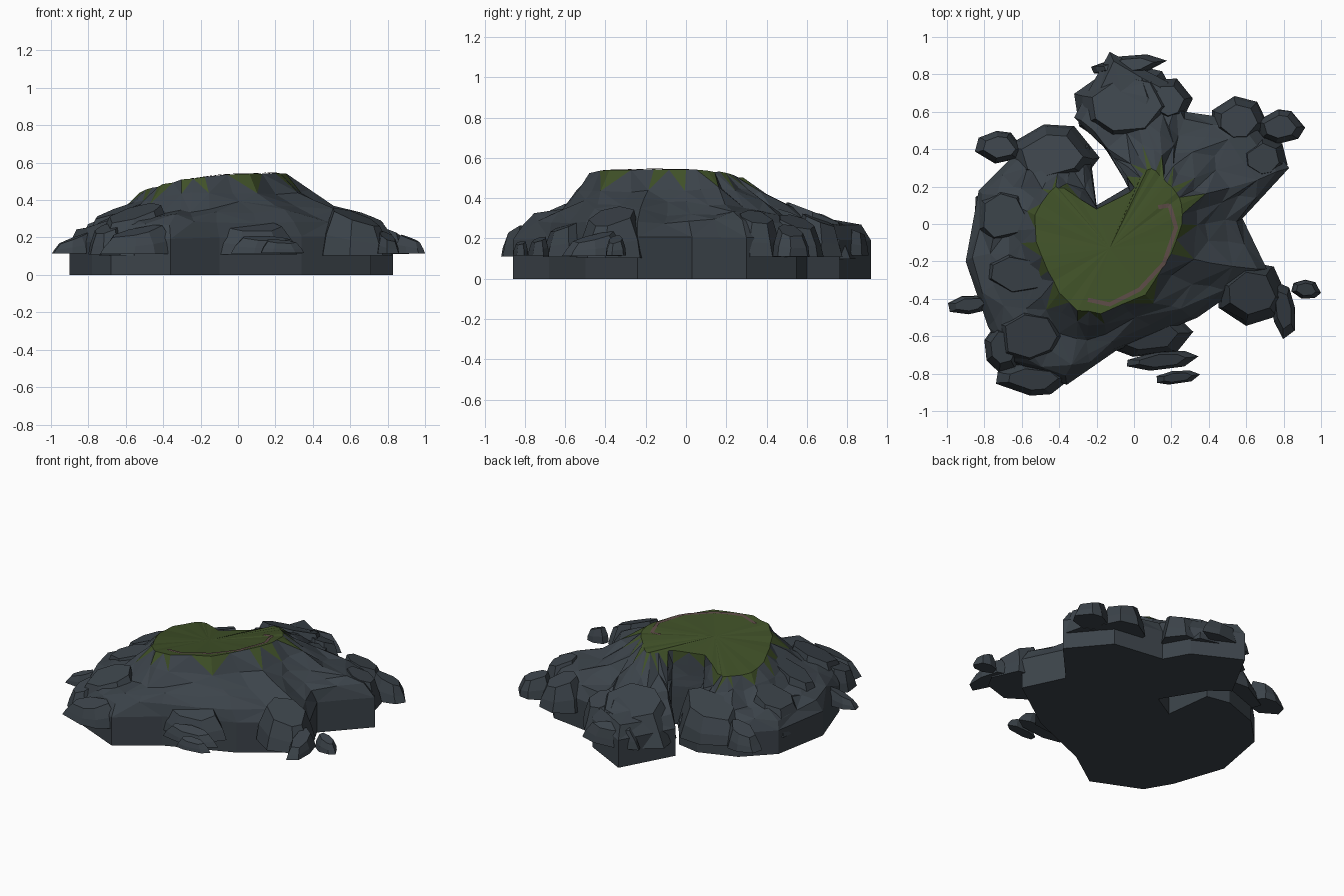
import bpy, bmesh, math, random
from mathutils import Vector, Matrix
from mathutils.bvhtree import BVHTree

if "Cube" in bpy.data.objects:
    bpy.data.objects.remove(bpy.data.objects["Cube"])

random.seed(7)


def mat(name, r, g, b):
    m = bpy.data.materials.new(name)
    m.diffuse_color = (r, g, b, 1)
    m.use_nodes = True
    m.node_tree.nodes["Principled BSDF"].inputs["Base Color"].default_value = m.diffuse_color
    return m


ROCK = mat("slate_grey", .045, .057, .069)
GRASS = mat("moss_green", .051, .082, .021)
PATH = mat("dusty_brown", .105, .068, .060)


def finish(bm, name, mats):
    bmesh.ops.recalc_face_normals(bm, faces=bm.faces)
    me = bpy.data.meshes.new(name)
    bm.to_mesh(me)
    bm.free()
    for m in mats:
        me.materials.append(m)
    ob = bpy.data.objects.new(name, me)
    bpy.context.collection.objects.link(ob)
    return ob


def jit(a):
    return Vector([random.uniform(-a, a) for _ in range(3)])


# Island: foot corner (x, y) paired with plateau rim corner (x, y)
spokes = [
    (.58, .03, .26, 0), (.83, .30, .25, .11), (.62, .55, .23, .17), (.27, .60, .18, .22),
    (.18, .76, .14, .26), (-.13, .92, .09, .30), (-.32, .57, .05, .27), (-.20, .48, .02, .22),
    (-.03, .20, -.02, .17), (-.20, .10, -.20, .08), (-.24, .42, -.38, .19), (-.40, .45, -.42, .20),
    (-.65, .36, -.46, .16), (-.83, .18, -.53, .05), (-.90, -.20, -.52, -.10),
    (-.78, -.55, -.46, -.25), (-.68, -.72, -.40, -.37), (-.36, -.86, -.30, -.46),
    (-.10, -.68, -.18, -.48), (.34, -.50, .06, -.38), (.71, -.24, .20, -.16)]
cols = []
for i, a in enumerate(spokes):
    b = spokes[(i + 1) % len(spokes)]
    cols += [a, tuple((p + q) / 2 for p, q in zip(a, b))]
n = len(cols)

# slope profile: (fraction from foot to rim, height fraction, jitter)
profile = [(0, 0, 0), (0, .38, 0), (.10, .53, .014), (.32, .62, .025),
           (.55, .69, .027), (.80, .82, .02), (1, 1, .004)]
bm = bmesh.new()
rings = []
for t, h, j in profile:
    ring = []
    for bx, by, rx, ry in cols:
        rz = min(.543, .51 + .15 * rx - .09 * ry)  # plateau dips to the back left
        near = min(1, math.hypot(bx - rx, by - ry) / .25)
        p = Vector((bx + (rx - bx) * t, by + (ry - by) * t, rz * h)) + jit(j * near)
        ring.append(bm.verts.new(p))
    rings.append(ring)
# shallow dish of the plateau
mid = Vector((-.13, -.13, .505))
for s in (.72, .38):
    rings.append([bm.verts.new(mid.lerp(v.co, s)) for v in rings[6]])
bm.faces.new(rings[0])
for k in range(len(rings) - 1):
    a, b = rings[k], rings[k + 1]
    for i in range(n):
        q = (a[i], a[(i + 1) % n], b[(i + 1) % n], b[i])
        if k == 0:
            bm.faces.new(q)
            continue
        tris = ((0, 1, 2), (0, 2, 3)) if (i + k) % 2 else ((0, 1, 3), (1, 2, 3))
        for tri in tris:
            f = bm.faces.new([q[m] for m in tri])
            # moss on the plateau, with ragged tongues over the rim
            tongue = k == 5 and sum(v in b for v in f.verts) == 2 and i % 3 != 0
            f.material_index = int(k >= 6 or tongue)
centre = bm.verts.new(mid)
for i in range(n):
    f = bm.faces.new((rings[-1][i], rings[-1][(i + 1) % n], centre))
    f.material_index = 1
bm.normal_update()
ground = BVHTree.FromBMesh(bm)
finish(bm, "island", [ROCK, GRASS])


def height(x, y):
    hit = ground.ray_cast(Vector((x, y, 2)), Vector((0, 0, -1)))[0]
    return hit.z if hit else 0


# Footpath: thin ribbon draped just inside the rim
track = [Vector(p) for p in ((.13, .09), (.19, .10), (.225, -.02), (.16, -.21),
                             (.03, -.35), (-.13, -.43), (-.27, -.40))]
pts = [track[i].lerp(track[i + 1], s / 6) for i in range(len(track) - 1) for s in range(6)]
bm = bmesh.new()
last = None
for i, p in enumerate(pts):
    d = (pts[min(i + 1, len(pts) - 1)] - pts[max(i - 1, 0)]).normalized() * .011
    pair = []
    for x, y in ((p.x - d.y, p.y + d.x), (p.x + d.y, p.y - d.x)):
        pair.append(bm.verts.new((x, y, height(x, y) + .005)))
    if last:
        bm.faces.new((last[0], last[1], pair[1], pair[0]))
    last = pair
finish(bm, "footpath", [PATH])


# Boulders: tapered faceted blocks with tilted, flat tops; bigger ones stand taller
def boulder(name, x, y, rx, ry, sides=7):
    bm = bmesh.new()
    rot = Matrix.Rotation(random.uniform(-.15, .15), 3, 'Z')
    out = Vector((x, y, 0)).normalized()
    small = min(rx, ry)
    z0 = .12 - .1 * small
    z1 = max(min(.31, .14 + 1.1 * small), min(height(x, y) + .015, .40))
    angles = [(i + random.uniform(-.25, .25)) * math.tau / sides for i in range(sides)]
    levels = []
    for scale, h in ((1.04, 0), (.92, .45), (.68, 1)):
        lvl = []
        for a in angles:
            p = rot @ Vector((math.cos(a) * rx, math.sin(a) * ry, 0)) * scale
            z = z0 + (z1 - z0) * h - p.dot(out) * .4 * h
            if 0 < h < 1:
                p += jit(.06 * small)
            lvl.append(bm.verts.new((x + p.x, y + p.y, z)))
        levels.append(lvl)
    bm.faces.new(levels[0])
    bm.faces.new(levels[2])
    for a, b in zip(levels, levels[1:]):
        for i in range(sides):
            j = (i + 1) % sides
            bm.faces.new((a[i], a[j], b[j], b[i]))
    finish(bm, name, [ROCK])


def cluster(name, *rocks):
    for r in rocks:
        boulder(name, *r)


# each rock: x, y, half width, half depth
cluster("back_boulder", (-.04, .64, .28, .22), (-.03, .85, .20, .05), (.18, .66, .13, .12))
cluster("back_right_boulder", (.56, .55, .15, .13), (.78, .52, .13, .09), (.69, .35, .13, .12))
cluster("back_left_boulder", (-.44, .37, .25, .16), (-.72, .41, .13, .085))
cluster("left_boulder", (-.88, -.43, .12, .05), (-.62, -.27, .22, .14), (-.70, .04, .17, .18))
cluster("front_left_boulder", (-.56, -.60, .22, .17), (-.54, -.83, .20, .085), (-.70, -.66, .10, .13))
cluster("front_boulder", (.08, -.60, .23, .11), (.15, -.73, .19, .05), (.23, -.82, .12, .035))
cluster("front_right_boulder", (.63, -.37, .19, .17), (.80, -.46, .06, .16), (.92, -.35, .08, .05))
